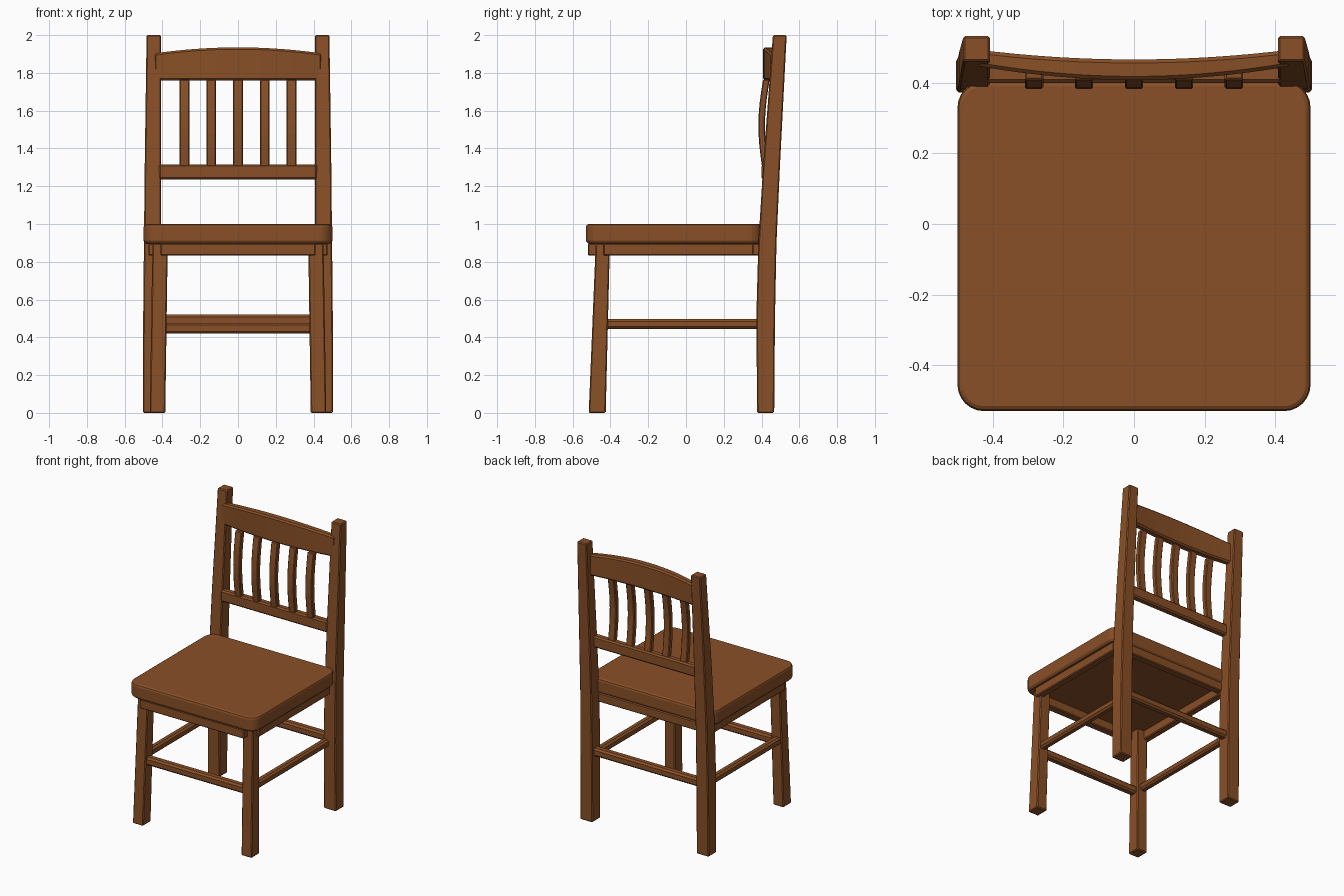
import bpy, bmesh, math

if "Cube" in bpy.data.objects:
    bpy.data.objects.remove(bpy.data.objects["Cube"])

wood = bpy.data.materials.new("wood")
wood.diffuse_color = (0.25, 0.08, 0.02, 1)
wood.use_nodes = True
wood.node_tree.nodes["Principled BSDF"].inputs["Base Color"].default_value = wood.diffuse_color


def loft(name, rings, bevel=0.006, segments=1, mirror=False):
    """Skin a list of closed rings, cap the ends, soften the edges, optionally mirror in x."""
    bm = bmesh.new()
    loops = [[bm.verts.new(p) for p in ring] for ring in rings]
    n = len(loops[0])
    for a, b in zip(loops, loops[1:]):
        for i in range(n):
            j = (i + 1) % n
            bm.faces.new((a[i], a[j], b[j], b[i]))
    bm.faces.new(loops[0])
    bm.faces.new(loops[-1])
    bmesh.ops.recalc_face_normals(bm, faces=bm.faces)
    mesh = bpy.data.meshes.new(name)
    bm.to_mesh(mesh)
    bm.free()
    obj = bpy.data.objects.new(name, mesh)
    bpy.context.collection.objects.link(obj)
    mesh.materials.append(wood)
    if bevel:
        m = obj.modifiers.new("bevel", 'BEVEL')
        m.width, m.segments = bevel, segments
        m.limit_method, m.angle_limit = 'ANGLE', math.radians(35)
    if mirror:
        obj.modifiers.new("mirror", 'MIRROR')
    return obj


def rect(z, x0, x1, y0, y1):
    return [(x0, y0, z), (x1, y0, z), (x1, y1, z), (x0, y1, z)]


def box(name, x0, x1, y0, y1, z0, z1, bevel=0.006, mirror=False):
    return loft(name, [rect(z0, x0, x1, y0, y1), rect(z1, x0, x1, y0, y1)], bevel, 1, mirror)


def rounded(z, inset, r=0.075):
    """Rounded rectangle outline of the seat."""
    x, y0, y1 = 0.5, -0.53, 0.405
    pts = []
    for k, (cx, cy) in enumerate([(x - r, y1 - r), (r - x, y1 - r), (r - x, y0 + r), (x - r, y0 + r)]):
        for s in range(7):
            a = math.radians(90 * k + 15 * s)
            pts.append((cx + (r - inset) * math.cos(a), cy + (r - inset) * math.sin(a), z))
    return pts


# Seat slab with softened top and bottom rims
loft("seat", [rounded(0.895, 0.014), rounded(0.907, 0.002), rounded(0.915, 0),
              rounded(0.983, 0), rounded(0.994, 0.004), rounded(1.0, 0.014)], bevel=0)

# Back posts run from the floor to the top, leaning back above the seat
loft("back_posts", [rect(0, 0.408, 0.504, 0.377, 0.467),
                    rect(0.5, 0.408, 0.502, 0.372, 0.471),
                    rect(0.9, 0.408, 0.498, 0.383, 0.479),
                    rect(1.3, 0.408, 0.494, 0.408, 0.497),
                    rect(2.0, 0.408, 0.484, 0.460, 0.533)], mirror=True)

# Splayed front legs
loft("front_legs", [rect(0, 0.385, 0.467, -0.515, -0.425),
                    rect(0.897, 0.372, 0.453, -0.478, -0.403)], mirror=True)

# Aprons below the seat
box("front_apron", -0.41, 0.41, -0.52, -0.465, 0.832, 0.898)
box("side_aprons", 0.425, 0.475, -0.437, 0.357, 0.832, 0.898, mirror=True)
box("back_apron", -0.42, 0.42, 0.35, 0.40, 0.832, 0.898)

# Stretchers between the legs
box("front_stretcher", -0.39, 0.39, -0.485, -0.43, 0.42, 0.477, 0.012)
box("back_stretcher", -0.42, 0.42, 0.395, 0.45, 0.463, 0.52, 0.012)
box("side_stretchers", 0.40, 0.45, -0.43, 0.385, 0.445, 0.497, 0.012, mirror=True)

# Lower back rail
box("lower_back_rail", -0.42, 0.42, 0.399, 0.45, 1.235, 1.316, 0.01)

# Crest rail, bowed forward in plan with an arched top
rings = []
for i in range(17):
    x = -0.445 + 0.89 * i / 16
    t = (x / 0.445) ** 2
    y, top = 0.408 + 0.040 * t, 1.935 - 0.032 * t
    back = y + 0.058 - 0.012 * t
    rings.append([(x, y, 1.76), (x, back, 1.76), (x, back, top), (x, y, top)])
loft("crest_rail", rings, 0.01)

# Five slats bowing toward the sitter
for i in range(5):
    cx = -0.283 + 0.1415 * i
    rings = []
    for k in range(9):
        t = k / 8
        y = 0.402 + 0.006 * t - 0.022 * math.sin(math.pi * t)
        rings.append(rect(1.305 + 0.46 * t, cx - 0.026, cx + 0.026, y, y + 0.035))
    loft(f"back_slat_{i + 1}", rings, 0.005)
